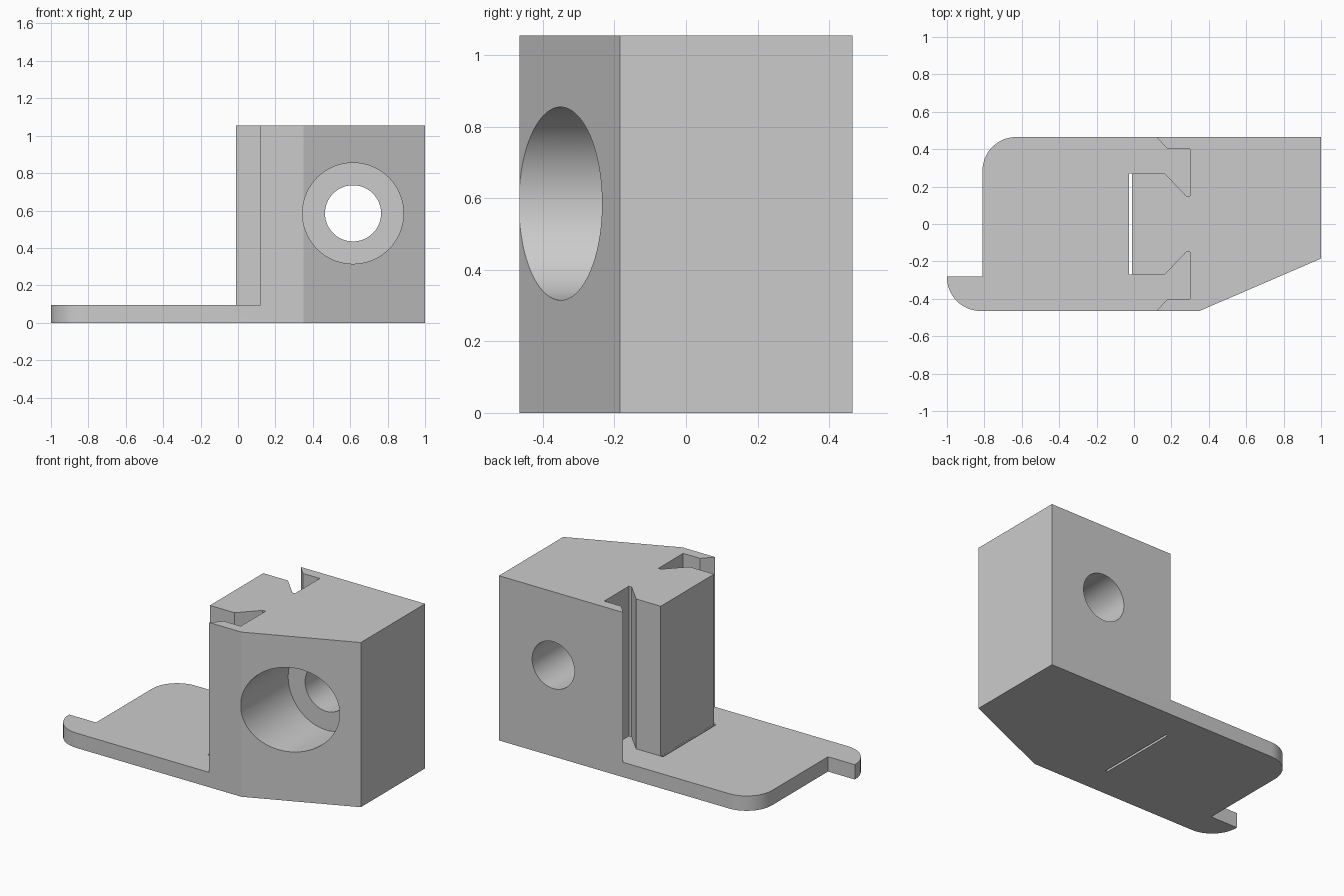
import bpy, bmesh, math
from mathutils import Matrix

cube = bpy.data.objects.get("Cube")
if cube:
    bpy.data.objects.remove(cube, do_unlink=True)

HEIGHT, PLATE, HALF = 1.055, 0.095, 0.465

grey = bpy.data.materials.new("light grey")
grey.use_nodes = True
grey.diffuse_color = (0.6, 0.6, 0.6, 1)
grey.node_tree.nodes["Principled BSDF"].inputs["Base Color"].default_value = (0.6, 0.6, 0.6, 1)


def add_object(name, bm):
    bmesh.ops.recalc_face_normals(bm, faces=bm.faces)
    mesh = bpy.data.meshes.new(name)
    bm.to_mesh(mesh)
    bm.free()
    mesh.materials.append(grey)
    obj = bpy.data.objects.new(name, mesh)
    bpy.context.collection.objects.link(obj)
    return obj


def prism(name, outline, z0, z1):
    bm = bmesh.new()
    face = bm.faces.new([bm.verts.new((x, y, z0)) for x, y in outline])
    top = bmesh.ops.extrude_face_region(bm, geom=[face])["geom"]
    verts = [g for g in top if isinstance(g, bmesh.types.BMVert)]
    bmesh.ops.translate(bm, verts=verts, vec=(0, 0, z1 - z0))
    return add_object(name, bm)


def cylinder_y(name, x, z, radius, y0, y1):
    bm = bmesh.new()
    matrix = Matrix.Translation((x, (y0 + y1) / 2, z)) @ Matrix.Rotation(math.pi / 2, 4, 'X')
    bmesh.ops.create_cone(bm, cap_ends=True, segments=72, radius1=radius,
                          radius2=radius, depth=y1 - y0, matrix=matrix)
    return add_object(name, bm)


def arc(cx, cy, r, start, end, steps=14):
    angles = [math.radians(start + (end - start) * i / steps) for i in range(steps + 1)]
    return [(cx + r * math.cos(a), cy + r * math.sin(a)) for a in angles]


# Body: full-height prism with rounded end, hooked tab and one angled corner
outline = [(1, HALF), *arc(-0.63, HALF - 0.18, 0.18, 90, 180), (-0.81, -0.28), (-1, -0.28),
           *arc(-0.82, 0.18 - HALF, 0.18, 180, 270), (0.35, -HALF), (1, -0.185)]
body = prism("bracket_body", outline, 0, HEIGHT)

# Space above the base plate, leaving a tongue between two angled grooves
groove = [(-0.01, 0.27), (0.165, 0.27), (0.28, 0.15), (0.30, 0.15),
          (0.30, 0.40), (0.18, 0.40), (0.06, 0.53), (-1.2, 0.53)]
mirrored = [(x, -y) for x, y in reversed(groove)]
cutters = [
    prism("plate_space_cutter", groove + mirrored, PLATE, HEIGHT + 0.1),
    # Thin slot through the plate in front of the tongue
    prism("slot_cutter", [(-0.026, -0.27), (-0.0105, -0.27), (-0.0105, 0.27), (-0.026, 0.27)],
          -0.1, PLATE + 0.1),
    # Bolt hole with wide counterbore from the front
    cylinder_y("bolt_hole_cutter", 0.615, 0.585, 0.15, -0.7, 0.7),
    cylinder_y("counterbore_cutter", 0.615, 0.585, 0.27, -0.7, 0.015),
]

bpy.context.view_layer.objects.active = body
for cutter in cutters:
    mod = body.modifiers.new(cutter.name, 'BOOLEAN')
    mod.operation = 'DIFFERENCE'
    mod.solver = 'EXACT'
    mod.object = cutter
    bpy.ops.object.modifier_apply(modifier=mod.name)
    bpy.data.objects.remove(cutter, do_unlink=True)

# Smooth the round walls and keep the corners crisp
bpy.ops.object.select_all(action='DESELECT')
body.select_set(True)
bpy.ops.object.shade_smooth_by_angle(angle=math.radians(20))
